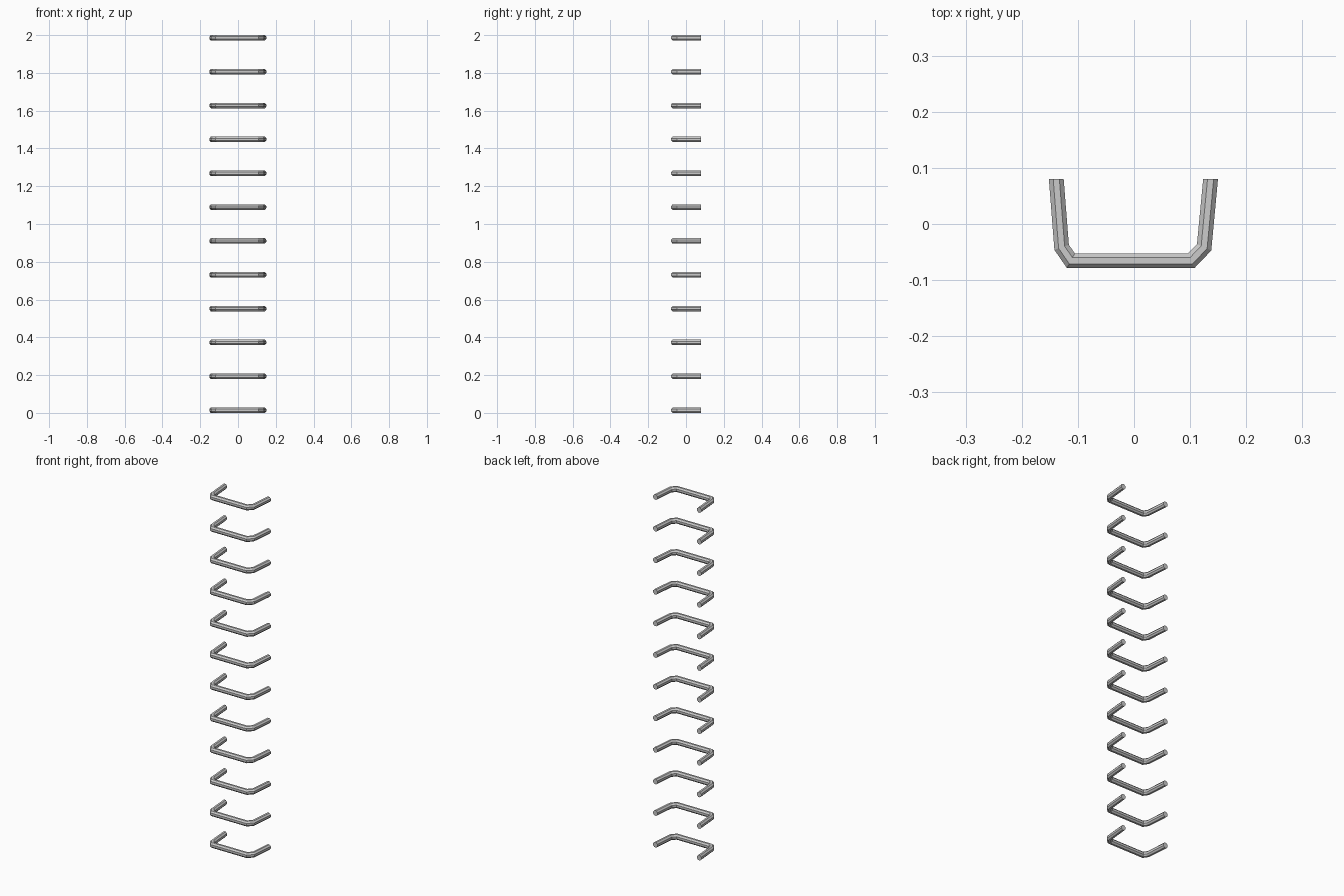
import bpy, bmesh, math
from mathutils import Vector

if "Cube" in bpy.data.objects:
    bpy.data.objects.remove(bpy.data.objects["Cube"])

# Centre line of one rung, seen from above
PATH = [Vector(p) for p in [(-0.1385, 0.08), (-0.129, -0.0415), (-0.1125, -0.0655),
                            (0.102, -0.0655), (0.125, -0.0415), (0.1365, 0.08)]]
SIDES = 8
APOTHEM = 0.0132
HALF_HEIGHT = 0.0145
COUNT = 12


def mitre(i):
    """Sideways offset per unit of bar radius at a path point."""
    if i in (0, len(PATH) - 1):      # ends are cut flush with the wall
        return Vector((1 if i else -1, 0))
    a = (PATH[i] - PATH[i - 1]).normalized()
    b = (PATH[i + 1] - PATH[i]).normalized()
    na, nb = Vector((a.y, -a.x)), Vector((b.y, -b.x))
    n = (na + nb).normalized()
    return n / n.dot(na)


# Octagonal bar swept along the bent path
bm = bmesh.new()
rings = []
for i, p in enumerate(PATH):
    m = mitre(i)
    ring = []
    for k in range(SIDES):
        t = 2 * math.pi * (k + 0.5) / SIDES
        s = 1 / math.cos(math.pi / SIDES)
        q = p + m * (math.cos(t) * s * APOTHEM)
        ring.append(bm.verts.new((q.x, q.y, math.sin(t) * s * HALF_HEIGHT)))
    rings.append(ring)
for r0, r1 in zip(rings, rings[1:]):
    for k in range(SIDES):
        j = (k + 1) % SIDES
        bm.faces.new((r0[k], r0[j], r1[j], r1[k]))
bm.faces.new(rings[0])
bm.faces.new(rings[-1])
bmesh.ops.recalc_face_normals(bm, faces=bm.faces)
mesh = bpy.data.meshes.new("rung")
bm.to_mesh(mesh)
bm.free()

# Stack of evenly spaced wall rungs
step = (2 - 2 * HALF_HEIGHT) / (COUNT - 1)
for n in range(COUNT):
    rung = bpy.data.objects.new(f"rung_{n + 1}", mesh)
    rung.location.z = HALF_HEIGHT + n * step
    bpy.context.collection.objects.link(rung)
